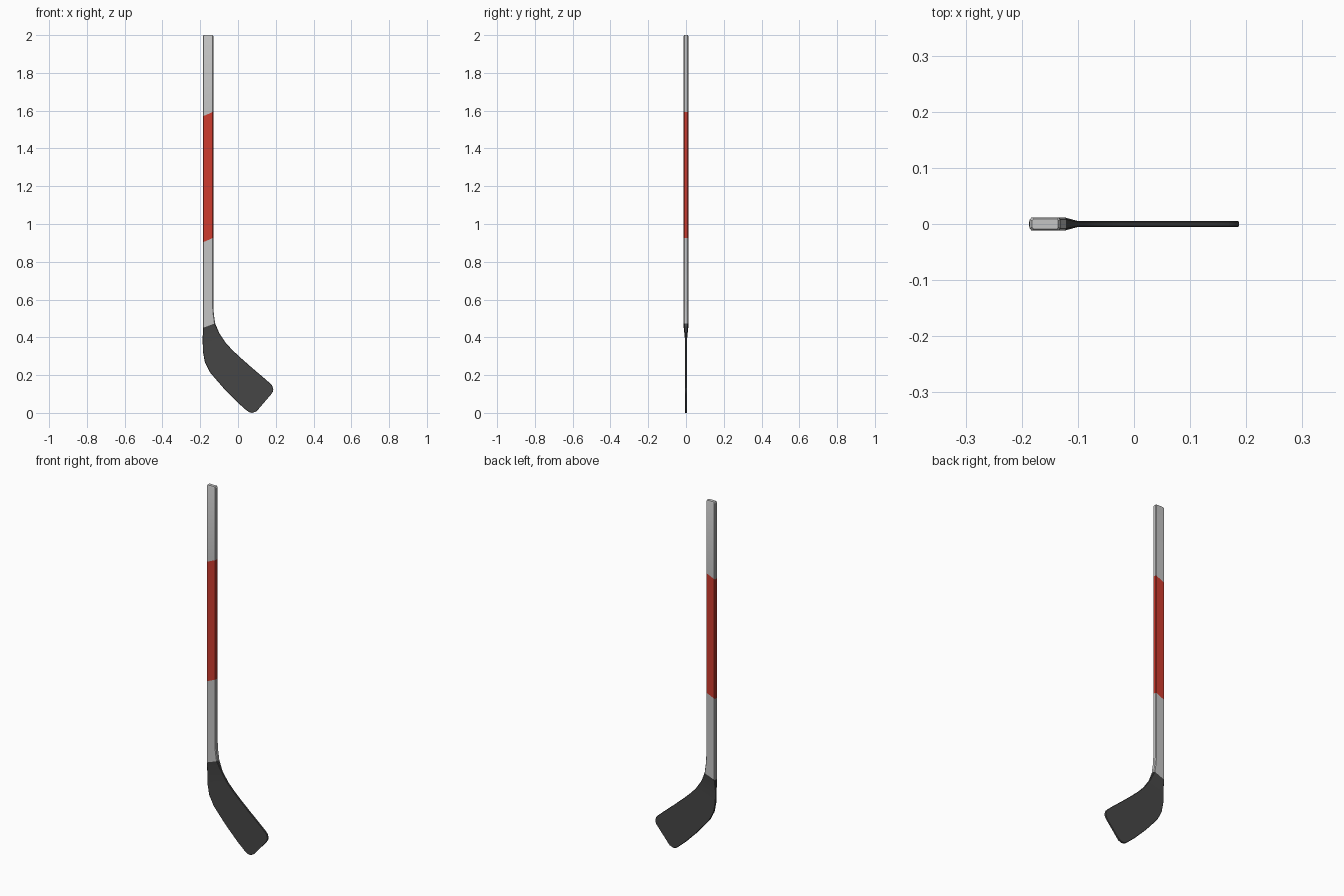
import bpy, bmesh
from mathutils import Vector

if "Cube" in bpy.data.objects:
    bpy.data.objects.remove(bpy.data.objects["Cube"])


def material(name, rgb):
    m = bpy.data.materials.new(name)
    m.diffuse_color = (*rgb, 1)
    m.use_nodes = True
    m.node_tree.nodes["Principled BSDF"].inputs["Base Color"].default_value = m.diffuse_color
    return m


grey = material("light grey", (0.56, 0.56, 0.56))
red = material("red", (0.62, 0.045, 0.028))
dark = material("dark grey", (0.062, 0.062, 0.062))


def section(bm, row):
    """Chamfered rectangle between a heel-side and a toe-side point."""
    lx, lz, rx, rz, h, c = row
    a, b = Vector((lx, 0, lz)), Vector((rx, 0, rz))
    u = (b - a).normalized() * c
    pts = [(a, h - c), (a + u, h), (b - u, h), (b, h - c),
           (b, c - h), (b - u, -h), (a + u, -h), (a, c - h)]
    return [bm.verts.new((p.x, y, p.z)) for p, y in pts]


def loft(name, rows, mat, cap_start=False, cap_end=False):
    bm = bmesh.new()
    rings = [section(bm, r) for r in rows]
    for p, q in zip(rings, rings[1:]):
        for i in range(8):
            j = (i + 1) % 8
            bm.faces.new((p[i], p[j], q[j], q[i]))
    if cap_start:
        bm.faces.new(rings[0][::-1])
    if cap_end:
        bm.faces.new(rings[-1])
    # rings run clockwise seen from +z and go downward: make faces point outward
    bm.normal_update()
    side = max(bm.faces, key=lambda f: f.calc_center_median().y)
    bmesh.ops.recalc_face_normals(bm, faces=bm.faces)
    bm.normal_update()
    if side.normal.y < 0:
        bmesh.ops.reverse_faces(bm, faces=bm.faces)
    me = bpy.data.meshes.new(name)
    bm.to_mesh(me)
    bm.free()
    me.materials.append(mat)
    ob = bpy.data.objects.new(name, me)
    bpy.context.collection.objects.link(ob)
    bpy.context.view_layer.objects.active = ob
    ob.select_set(True)
    bpy.ops.object.shade_smooth_by_angle(angle=0.5)
    ob.select_set(False)


T, C = 0.012, 0.004          # shaft half thickness and chamfer
B, D = 0.0053, 0.002         # blade half thickness and chamfer
XL, XR = -0.186, -0.131      # shaft edges

# each row: heel x, heel z, toe x, toe z, half thickness, chamfer
band_top = (XL, 1.57, XR, 1.594, T, C)
band_low = (XL, 0.903, XR, 0.927, T, C)
neck = (XL, 0.45, -0.121, 0.474, T, C)

# shaft pieces
loft("upper_shaft", [(XL + .004, 2.0, XR - .004, 2.0, T - .003, .003),
                     (XL, 1.994, XR, 1.994, T, C), band_top], grey, cap_start=True)
loft("grip_band", [band_top, band_low], red)
loft("lower_shaft", [band_low, (XL, .56, XR, .57, T, C),
                     (XL, .51, -.128, .525, T, C), neck], grey)

# blade: outline pairs from neck to toe
outline = [(-.187, .385, -.098, .42), (-.186, .325, -.063, .368),
           (-.175, .267, -.03, .333), (-.148, .214, .01, .295),
           (-.074, .128, .075, .238), (0, .053, .135, .187),
           (.042, .016, .168, .158), (.058, .004, .181, .144),
           (.075, 0, .187, .126), (.095, .007, .184, .111)]
loft("blade", [neck] + [(*o, B, D) for o in outline]
     + [(.11, .022, .177, .100, B - .001, D)], dark, cap_end=True)
